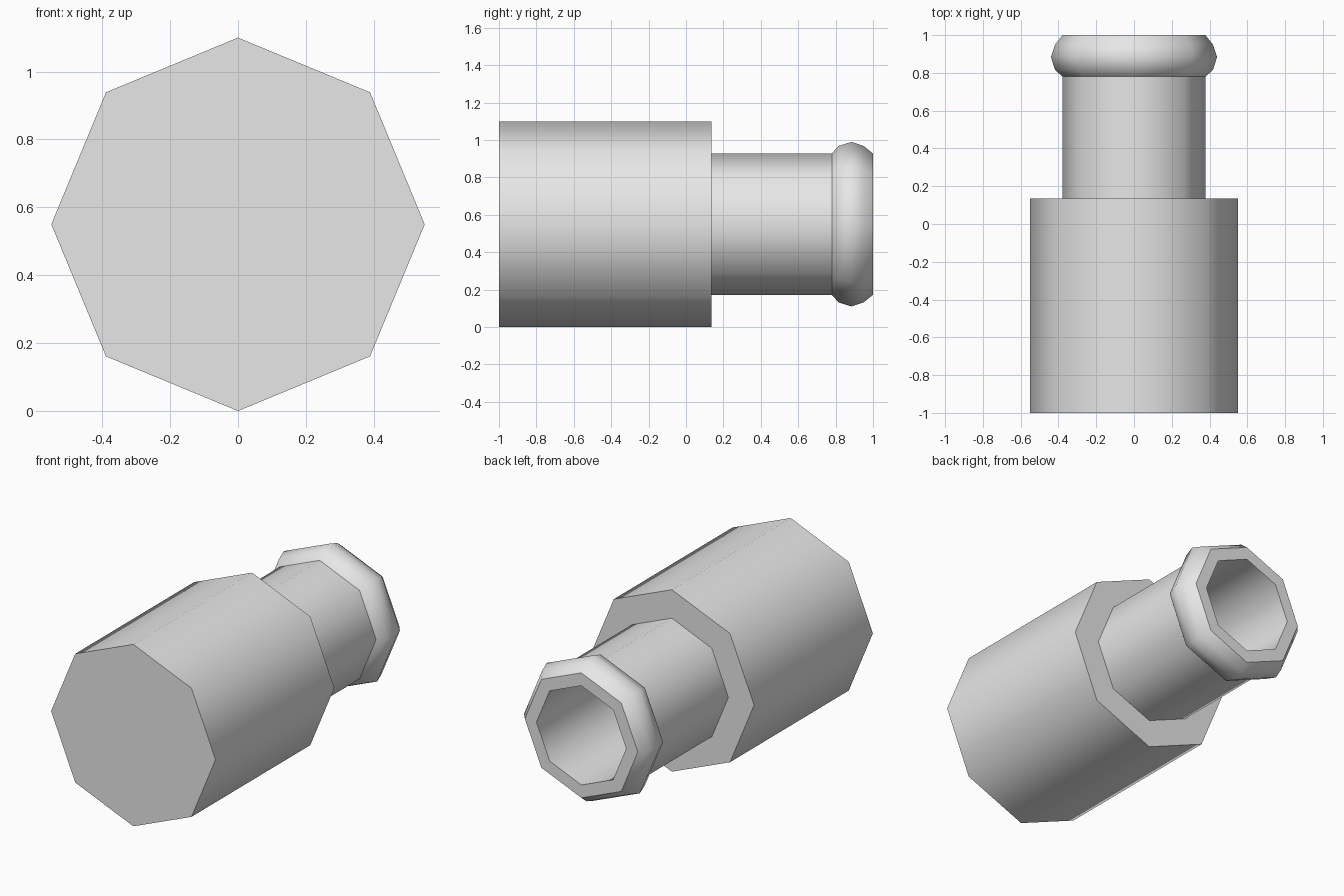
import bpy, bmesh, math
from mathutils import Matrix, Vector

cube = bpy.data.objects.get("Cube")
if cube:
    bpy.data.objects.remove(cube, do_unlink=True)

SIDES = 8
CENTRE_Z = 0.55

grey = bpy.data.materials.new("light_grey")
grey.use_nodes = True
grey.diffuse_color = (0.8, 0.8, 0.8, 1)
grey.node_tree.nodes["Principled BSDF"].inputs["Base Color"].default_value = (0.8, 0.8, 0.8, 1)


def lathe(name, profile):
    """Turn (radius, y) points about the long axis; radius 0 closes to a cap."""
    bm = bmesh.new()
    rings = []
    for r, y in profile:
        ring = []
        for i in range(SIDES):
            a = 2 * math.pi * i / SIDES
            ring.append(bm.verts.new((r * math.cos(a), y, CENTRE_Z + r * math.sin(a))))
        rings.append(ring)
    for a, b in zip(rings, rings[1:]):
        for i in range(SIDES):
            j = (i + 1) % SIDES
            bm.faces.new((a[i], a[j], b[j], b[i]))
    # Close both ends with flat caps
    bm.faces.new(rings[0])
    bm.faces.new(rings[-1])
    bmesh.ops.recalc_face_normals(bm, faces=bm.faces)
    mesh = bpy.data.meshes.new(name)
    bm.to_mesh(mesh)
    bm.free()
    mesh.materials.append(grey)
    obj = bpy.data.objects.new(name, mesh)
    bpy.context.collection.objects.link(obj)
    bpy.ops.object.select_all(action='DESELECT')
    obj.select_set(True)
    bpy.context.view_layer.objects.active = obj
    bpy.ops.object.shade_smooth_by_angle(angle=math.radians(46))
    return obj


# Wide body, narrow neck, rounded rim, then the bore back down inside
lathe("bottle", [
    (0.55, -1.0), (0.55, 0.135),                    # body
    (0.378, 0.135), (0.378, 0.78),                  # shoulder and neck
    (0.418, 0.815), (0.44, 0.885), (0.418, 0.95),   # rounded rim
    (0.378, 1.0), (0.30, 1.0),                      # flat lip
    (0.30, -0.9),                                   # bore
])
